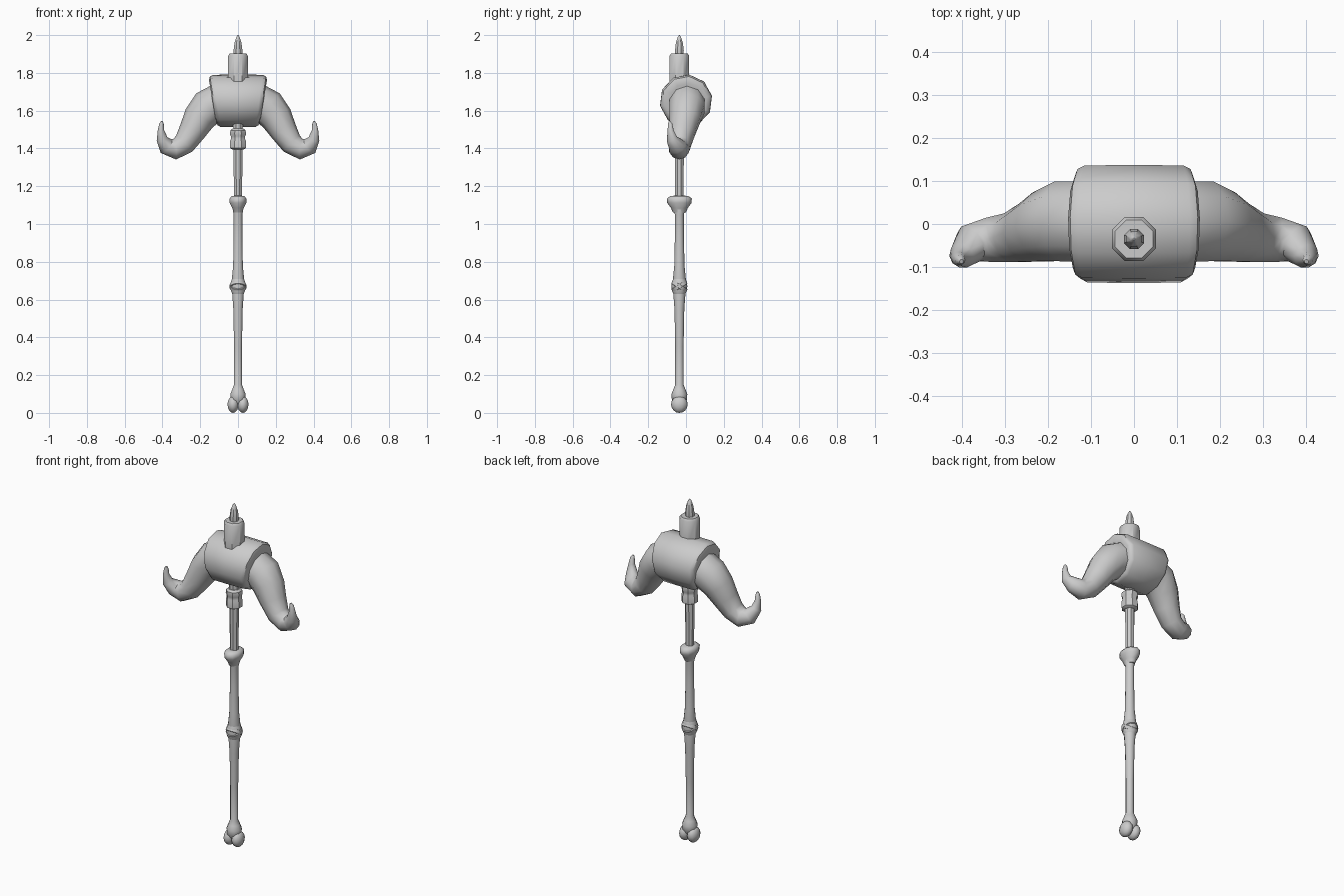
import bpy, bmesh, math
from mathutils import Vector, Matrix

if "Cube" in bpy.data.objects:
    bpy.data.objects.remove(bpy.data.objects["Cube"])

AXIS_Y = -0.035  # staff axis


def finish(bm, name, angle=40):
    bmesh.ops.recalc_face_normals(bm, faces=bm.faces)
    me = bpy.data.meshes.new(name)
    bm.to_mesh(me)
    bm.free()
    ob = bpy.data.objects.new(name, me)
    bpy.context.collection.objects.link(ob)
    bpy.ops.object.select_all(action='DESELECT')
    ob.select_set(True)
    bpy.context.view_layer.objects.active = ob
    bpy.ops.object.shade_smooth_by_angle(angle=math.radians(angle))
    return ob


def bridge(bm, rings):
    n = len(rings[0])
    for a, b in zip(rings, rings[1:]):
        for i in range(n):
            j = (i + 1) % n
            bm.faces.new((a[i], a[j], b[j], b[i]))
    bm.faces.new(rings[0])
    bm.faces.new(rings[-1])


def lathe(name, profile, sides=8, sy=1.0, angle=40):
    """Turned part around the staff axis; profile is (radius, z)."""
    bm = bmesh.new()
    rings = []
    for r, z in profile:
        rings.append([bm.verts.new((r * math.cos(t), AXIS_Y + sy * r * math.sin(t), z))
                      for t in (2 * math.pi * (i + 0.5) / sides for i in range(sides))])
    bridge(bm, rings)
    return finish(bm, name, angle)


def mirror_x(ob):
    bpy.ops.object.modifier_add(type='MIRROR')
    return ob


# Lower and upper bone shafts
lathe("lower_bone", [(0.02, 0.04), (0.04, 0.07), (0.042, 0.10), (0.032, 0.125), (0.022, 0.15),
                     (0.022, 0.35), (0.026, 0.55), (0.032, 0.63), (0.03, 0.67)], 10)
lathe("upper_bone", [(0.03, 0.66), (0.034, 0.71), (0.027, 0.78), (0.024, 0.93), (0.024, 1.05),
                     (0.032, 1.09), (0.03, 1.12)], 10)
lathe("bone_knuckle", [(0.024, 1.06), (0.032, 1.085), (0.046, 1.112), (0.047, 1.135),
                       (0.035, 1.147), (0.02, 1.15)], 10, sy=1.4, angle=60)

# Two rounded lobes at the foot of the bone
bm = bmesh.new()
bmesh.ops.create_uvsphere(bm, u_segments=10, v_segments=8, radius=1,
                          matrix=Matrix.Translation((0.026, AXIS_Y, 0.045))
                          @ Matrix.Diagonal((0.031, 0.044, 0.045, 1)))
mirror_x(finish(bm, "bone_foot_lobes", 60))

# Wrapped joint: core and two crossed straps
lathe("joint_wrap", [(0.027, 0.62), (0.039, 0.645), (0.042, 0.67), (0.039, 0.695), (0.029, 0.72)], 10)
for k, tilt in enumerate((-32, 32)):
    bm = bmesh.new()
    rings = [[bm.verts.new((r * math.cos(a), r * math.sin(a), z))
              for a in (2 * math.pi * i / 12 for i in range(12))]
             for r, z in ((0.036, -0.012), (0.045, -0.009), (0.045, 0.009), (0.036, 0.012))]
    bridge(bm, rings)
    bm.transform(Matrix.Translation((0, AXIS_Y, 0.67)) @ Matrix.Rotation(math.radians(tilt), 4, 'X'))
    finish(bm, f"joint_strap_{k + 1}")

# Neck rod, collar, top socket and spike
lathe("neck_rod", [(0.024, 1.13), (0.024, 1.22), (0.026, 1.40), (0.028, 1.58)])
lathe("collar", [(0.034, 1.395), (0.045, 1.402), (0.045, 1.44), (0.041, 1.45), (0.041, 1.465),
                 (0.046, 1.475), (0.044, 1.495), (0.032, 1.505)])
lathe("top_socket", [(0.054, 1.70), (0.056, 1.75), (0.056, 1.89), (0.048, 1.902)])
lathe("top_spike", [(0.024, 1.89), (0.025, 1.92), (0.02, 1.96), (0.009, 1.99), (0.002, 2.0)])

# Head barrel: turned around x, wider at the top
bm = bmesh.new()
rings = []
for u, r in ((-1, 0.09), (-1, 0.112), (-0.95, 0.13), (-0.83, 0.139), (0, 0.14),
             (0.83, 0.139), (0.95, 0.13), (1, 0.112), (1, 0.09)):
    ring = []
    for i in range(10):
        t = 2 * math.pi * (i + 0.3) / 10
        z = 1.652 + r * math.sin(t)
        half = 0.113 + 0.045 * (z - 1.52) / 0.27
        ring.append(bm.verts.new((u * half, r * math.cos(t), z)))
    rings.append(ring)
bridge(bm, rings)
finish(bm, "head_barrel")

# Curled horns: (x, z, radius); front edge stays near a constant y
path = [(0.10, 1.645, 0.098), (0.16, 1.615, 0.098), (0.205, 1.56, 0.086), (0.243, 1.49, 0.072),
        (0.285, 1.425, 0.06), (0.335, 1.396, 0.055), (0.38, 1.412, 0.046),
        (0.402, 1.45, 0.030), (0.408, 1.495, 0.017), (0.405, 1.53, 0.012), (0.402, 1.543, 0.005)]
bm = bmesh.new()
pts = [Vector((x, -0.092 + r if r > 0.04 else -0.075 - 0.5 * (0.03 - r), z)) for x, z, r in path]
rings = []
for i, p in enumerate(pts):
    tan = (pts[min(i + 1, len(pts) - 1)] - pts[max(i - 1, 0)]).normalized()
    side = tan.cross(Vector((0, 1, 0))).normalized()
    up = side.cross(tan)
    r = path[i][2]
    rings.append([bm.verts.new(p + r * (math.cos(a) * side + math.sin(a) * up))
                  for a in (2 * math.pi * j / 10 for j in range(10))])
bridge(bm, rings)
mirror_x(finish(bm, "horns", 50))
